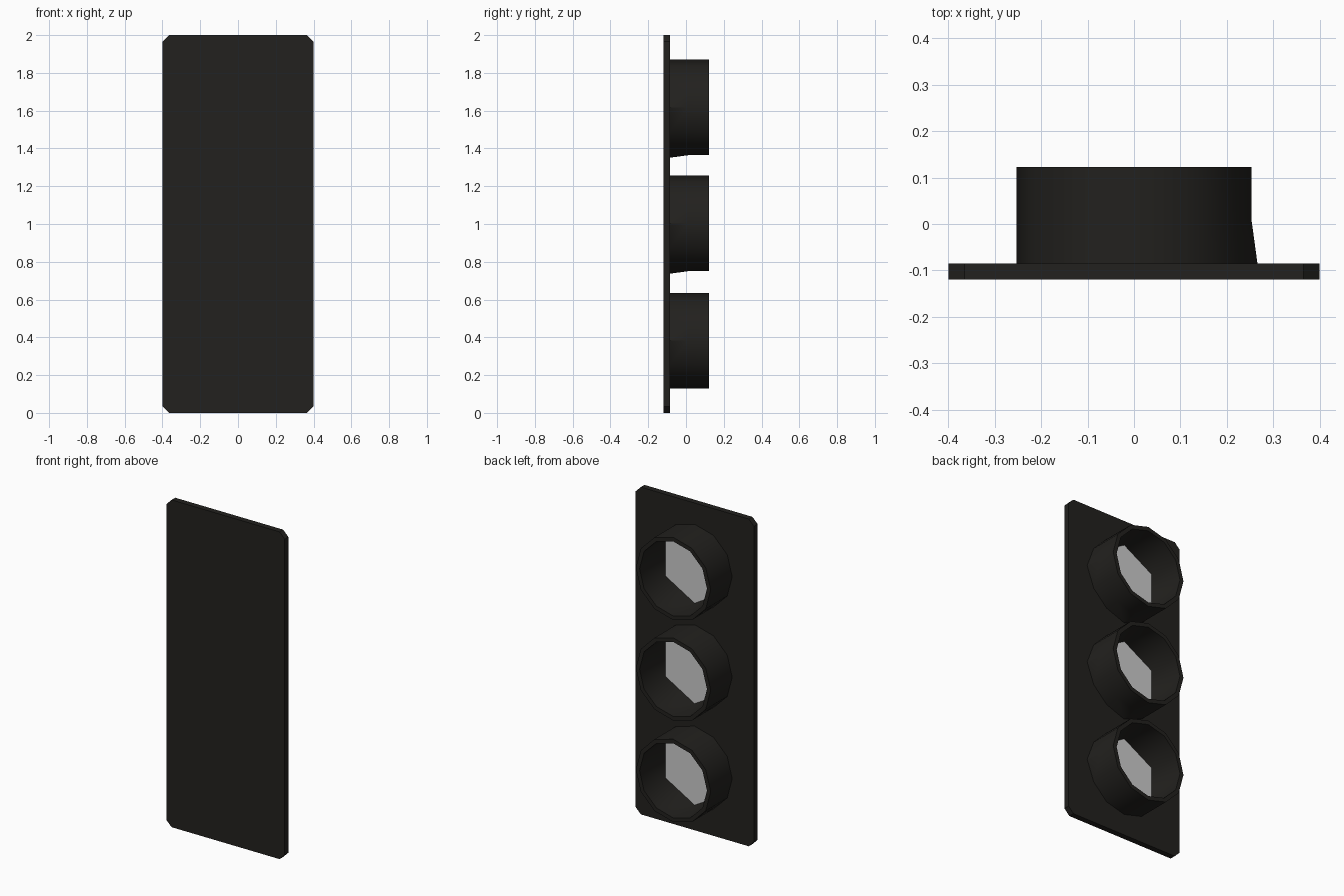
import bpy, bmesh
from math import sin, cos, radians

if "Cube" in bpy.data.objects:
    bpy.data.objects.remove(bpy.data.objects["Cube"])

BACK, BASE, RIM = -0.12, -0.085, 0.123
SIDES = 12

dark = bpy.data.materials.new("dark_housing")
dark.diffuse_color = (0.016, 0.015, 0.013, 1)
dark.use_nodes = True
dark.node_tree.nodes["Principled BSDF"].inputs["Base Color"].default_value = dark.diffuse_color


def finish(name, bm, mat=None, smooth=None):
    bmesh.ops.recalc_face_normals(bm, faces=bm.faces)
    me = bpy.data.meshes.new(name)
    bm.to_mesh(me)
    bm.free()
    ob = bpy.data.objects.new(name, me)
    bpy.context.collection.objects.link(ob)
    if mat:
        me.materials.append(mat)
    if smooth:
        bpy.ops.object.select_all(action='DESELECT')
        ob.select_set(True)
        bpy.context.view_layer.objects.active = ob
        bpy.ops.object.shade_smooth_by_angle(angle=radians(smooth))
    return ob


def ring(bm, n, r, y, z, flare=()):
    # flare widens the listed vertex indices slightly
    out = []
    for i in range(n):
        a = 2 * 3.14159265 * i / n + (radians(30) if n == 6 else 0)
        rr = r + (0.013 if i in flare else 0)
        out.append(bm.verts.new((rr * cos(a), y, z + rr * sin(a))))
    return out


def bridge(bm, a, b):
    n = len(a)
    for i in range(n):
        j = (i + 1) % n
        bm.faces.new((a[i], a[j], b[j], b[i]))


# Back plate with clipped corners
w, c = 0.4, 0.035
quarter = [(w, c), (w, 2 - c), (w - c, 2)]
right = [(w - c, 0)] + quarter
outline = right + [(-x, z) for x, z in reversed(right)]
bm = bmesh.new()
face = bm.faces.new([bm.verts.new((x, BACK, z)) for x, z in outline])
ext = bmesh.ops.extrude_face_region(bm, geom=[face])
bmesh.ops.translate(bm, vec=(0, BASE - BACK, 0),
                    verts=[v for v in ext["geom"] if isinstance(v, bmesh.types.BMVert)])
finish("back_plate", bm, dark)

for label, z, flare in (("bottom", 0.383, (0,)), ("middle", 1.003, (0, 9)), ("top", 1.617, (0, 9))):
    # Hood: twelve-sided tube whose bore narrows to a hexagon
    bm = bmesh.new()
    foot = ring(bm, SIDES, 0.253, BASE, z, flare)
    mid = ring(bm, SIDES, 0.253, 0.01, z)
    rim = ring(bm, SIDES, 0.253, RIM, z)
    lip = ring(bm, SIDES, 0.228, RIM, z)
    hexa = ring(bm, 6, 0.228, BASE + 0.002, z)
    bridge(bm, foot, mid)
    bridge(bm, mid, rim)
    bridge(bm, rim, lip)
    for k in range(6):
        i = 2 * k + 1
        p, q, s = lip[i], lip[(i + 1) % SIDES], lip[(i + 2) % SIDES]
        h, g = hexa[k], hexa[(k + 1) % 6]
        for tri in ((p, q, h), (q, g, h), (q, s, g)):
            bm.faces.new(tri)
    finish(label + "_hood", bm, dark, 32)

    # Lens at the bottom of the hood
    bm = bmesh.new()
    bm.faces.new(list(reversed(ring(bm, 6, 0.228, BASE + 0.002, z))))
    lens = finish(label + "_lens", bm)
    if lens.data.polygons[0].normal.y < 0:
        lens.data.flip_normals()
